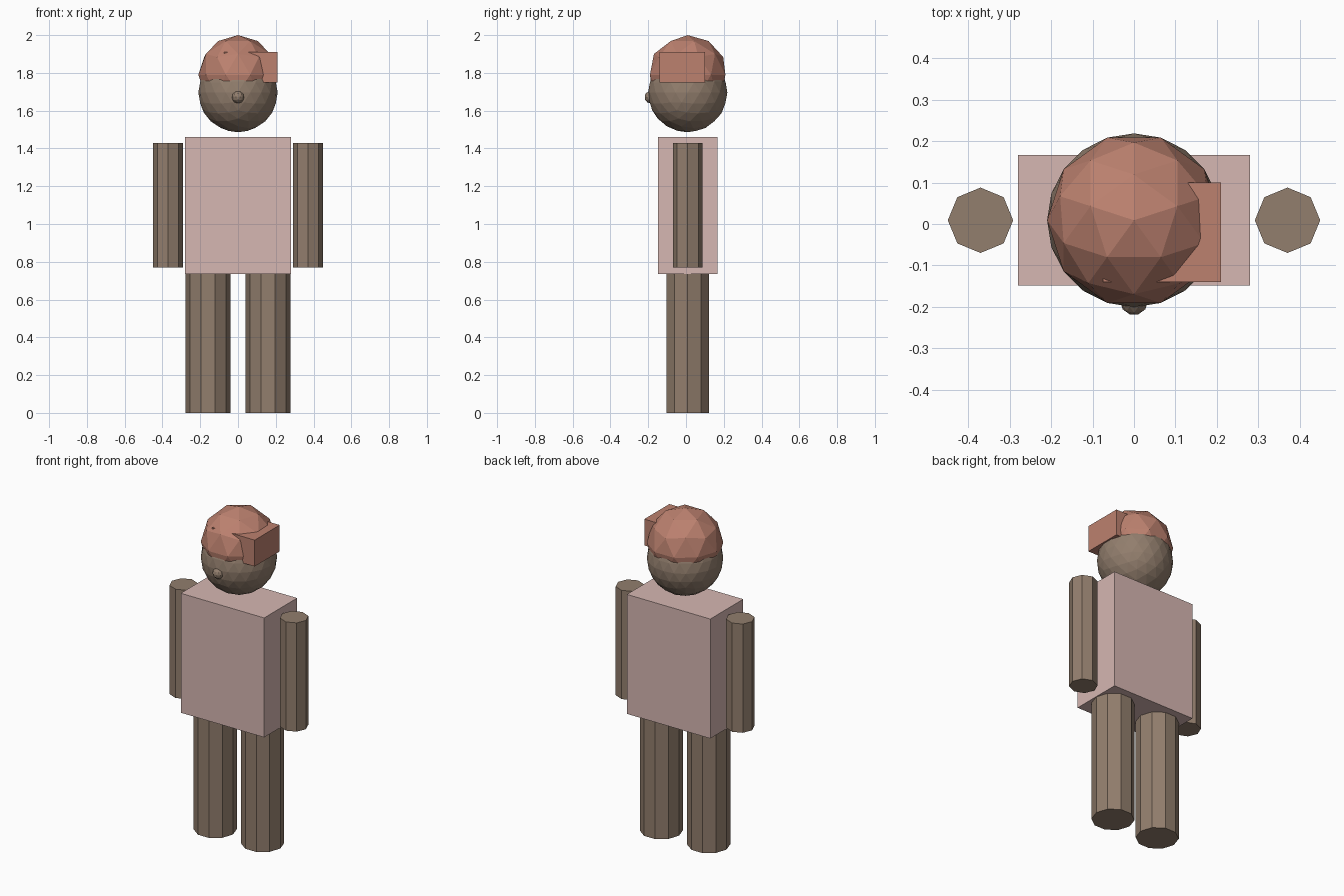
import bpy, math
from mathutils import Matrix

if "Cube" in bpy.data.objects:
    bpy.data.objects.remove(bpy.data.objects["Cube"])

Y = 0.009  # shared depth centre of the figure


def material(name, rgb):
    m = bpy.data.materials.new(name)
    lin = [((c / 255 + 0.055) / 1.055) ** 2.4 for c in rgb]
    m.diffuse_color = (*lin, 1)
    m.use_nodes = True
    m.node_tree.nodes["Principled BSDF"].inputs["Base Color"].default_value = m.diffuse_color
    return m


skin = material("brown_skin", (146, 126, 109))
shirt = material("pale_pink", (214, 183, 178))
red = material("terracotta", (188, 129, 111))


def finish(name, mat):
    ob = bpy.context.object
    ob.name = name
    ob.data.materials.append(mat)
    return ob


def box(name, mat, x, y, z):
    """Box from (min, max) pairs."""
    ranges = (x, y, z)
    bpy.ops.mesh.primitive_cube_add(size=1)
    ob = finish(name, mat)
    ob.data.transform(Matrix.Diagonal([b - a for a, b in ranges] + [1]))
    ob.location = [(a + b) / 2 for a, b in ranges]


def ball(name, mat, loc, r, sub):
    bpy.ops.mesh.primitive_ico_sphere_add(
        subdivisions=sub, radius=r, location=loc, rotation=(0, 0, math.pi / 2))
    finish(name, mat)


def post(name, mat, x, r, z0, z1, sides):
    bpy.ops.mesh.primitive_cylinder_add(
        vertices=sides, radius=r, depth=z1 - z0,
        location=(x, Y, (z0 + z1) / 2), rotation=(0, 0, math.pi / 2))
    finish(name, mat)


# Torso
box("torso", shirt, (-0.28, 0.28), (Y - 0.158, Y + 0.158), (0.735, 1.46))

# Arms and legs
for side, s in (("left", -1), ("right", 1)):
    post(side + "_arm", skin, s * 0.371, 0.079, 0.77, 1.43, 8)
    post(side + "_leg", skin, s * 0.159, 0.119, 0.0, 0.735, 10)

# Head and nose
ball("head", skin, (0, Y, 1.696), 0.21, 3)
ball("nose", skin, (0, -0.186, 1.672), 0.034, 2)

# Cap dome and the block sticking out of its side
ball("cap_dome", red, (0, Y, 1.79), 0.21, 2)
box("cap_brim", red, (-0.075, 0.21), (-0.14, 0.10), (1.75, 1.91))
